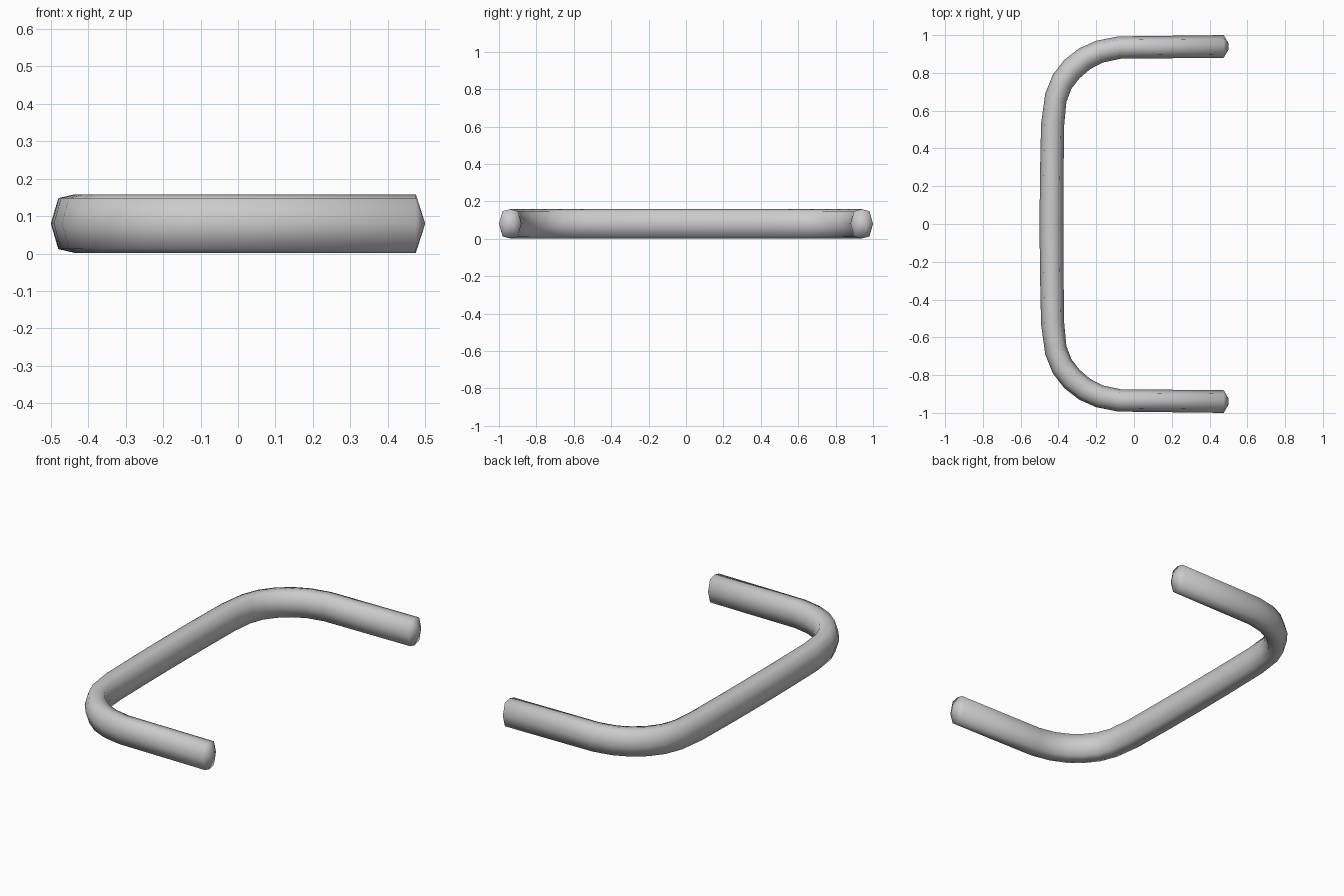
import bpy, bmesh

if "Cube" in bpy.data.objects:
    bpy.data.objects.remove(bpy.data.objects["Cube"])

# Outer and inner edge of the bent bar, from the middle of the grip to the tip
outer = [(-.50, 0), (-.498, .25), (-.492, .53), (-.47, .69), (-.43, .79),
         (-.37, .868), (-.29, .93), (-.20, .97), (-.085, .993), (.475, 1.0)]
inner = [(-.374, 0), (-.373, .25), (-.37, .52), (-.358, .645), (-.332, .715),
         (-.288, .772), (-.232, .82), (-.165, .855), (-.07, .875), (.475, .88)]

# Eight-sided cross-section: blend from outer to inner, and height
section = [(0, .08), (.16, .148), (.5, .158), (.84, .148),
           (1, .08), (.84, .012), (.5, .002), (.16, .012)]

bm = bmesh.new()
rings = []
for (ox, oy), (ix, iy) in zip(outer, inner):
    rings.append([bm.verts.new((ox + (ix - ox) * t, oy + (iy - oy) * t, z))
                  for t, z in section])
for a, b in zip(rings, rings[1:]):
    for i in range(8):
        j = (i + 1) % 8
        bm.faces.new((a[i], a[j], b[j], b[i]))

# Wedge-shaped tip closing on a short horizontal ridge
r = rings[-1]
p = bm.verts.new((.5, .957, .08))
q = bm.verts.new((.5, .923, .08))
for f in ((r[0], r[1], p), (r[1], r[2], p), (r[2], q, p), (r[2], r[3], q),
          (r[3], r[4], q), (r[4], r[5], q), (r[5], r[6], q), (r[6], p, q),
          (r[6], r[7], p), (r[7], r[0], p)):
    bm.faces.new(f)
bmesh.ops.recalc_face_normals(bm, faces=bm.faces)

# Mirror the half bar to the other side
geo = bmesh.ops.duplicate(bm, geom=bm.verts[:] + bm.edges[:] + bm.faces[:])["geom"]
copied = [g for g in geo if isinstance(g, bmesh.types.BMVert)]
for v in copied:
    v.co.y *= -1
bmesh.ops.remove_doubles(bm, verts=bm.verts[:], dist=1e-4)
bmesh.ops.recalc_face_normals(bm, faces=bm.faces[:])

mesh = bpy.data.meshes.new("pull_handle")
bm.to_mesh(mesh)
bm.free()
handle = bpy.data.objects.new("pull_handle", mesh)
bpy.context.collection.objects.link(handle)

# Smooth tube
for poly in mesh.polygons:
    poly.use_smooth = True
